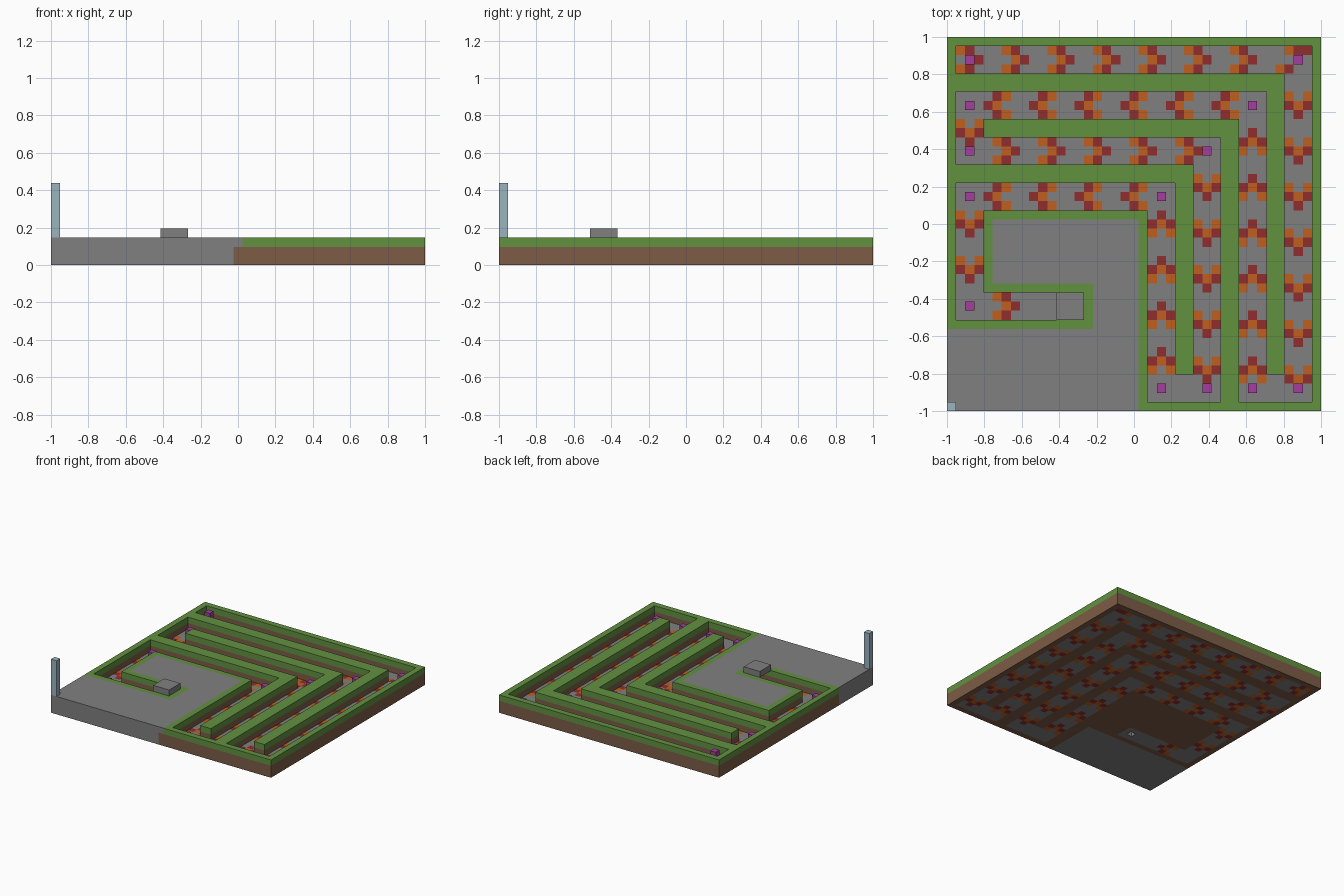
import bpy
import bmesh

if "Cube" in bpy.data.objects:
    bpy.data.objects.remove(bpy.data.objects["Cube"])

N = 41                 # blocks along each side
S = 2.0 / N            # block size


def material(name, rgb):
    m = bpy.data.materials.new(name)
    m.diffuse_color = (*rgb, 1)
    m.use_nodes = True
    m.node_tree.nodes["Principled BSDF"].inputs["Base Color"].default_value = m.diffuse_color
    return m


MATS = [
    material("stone_grey", (0.216, 0.216, 0.216)),
    material("grass_green", (0.122, 0.283, 0.051)),
    material("earth_brown", (0.205, 0.107, 0.061)),
    material("arrow_orange", (0.527, 0.117, 0.014)),
    material("arrow_red", (0.279, 0.026, 0.026)),
    material("marker_purple", (0.37, 0.048, 0.34)),
    material("pole_blue", (0.328, 0.456, 0.515)),
]
GREY, GREEN, BROWN, ORANGE, RED, PURPLE, BLUE = range(7)

blocks = {}            # (x, y, z) -> (part, colour)


def fill(part, colour, x0, x1, y0, y1, z0, z1):
    for x in range(x0, x1):
        for y in range(y0, y1):
            for z in range(z0, z1):
                blocks[x, y, z] = (part, colour)


# Earth slab with a grass layer
fill("earth_walls", BROWN, 0, N, 0, N, 0, 2)
fill("grass_tops", GREEN, 0, N, 0, N, 2, 3)

# Paved plaza: solid front corner, surface-only pocket, grass rims around it
fill("plaza", GREY, 0, 21, 0, 9, 2, 3)
fill("plaza", GREY, 0, 20, 0, 9, 0, 2)
fill("plaza", GREY, 16, 21, 9, 21, 2, 3)
fill("plaza", GREY, 5, 21, 14, 21, 2, 3)

# Winding trench, one block of stone floor left at the bottom
TRENCHES = [
    (1, 40, 37, 40), (37, 40, 1, 40), (32, 40, 1, 4), (32, 35, 1, 35),
    (1, 35, 32, 35), (1, 4, 27, 35), (1, 30, 27, 30), (27, 30, 1, 30),
    (22, 30, 1, 4), (22, 25, 1, 25), (1, 25, 22, 25), (1, 4, 10, 25),
    (1, 15, 10, 13),
]
for x0, x1, y0, y1 in TRENCHES:
    fill("track_floor", GREY, x0, x1, y0, y1, 0, 1)
    for x in range(x0, x1):
        for y in range(y0, y1):
            for z in (1, 2):
                blocks.pop((x, y, z), None)
del blocks[13, 11, 0]  # drain hole at the end of the track


# Two-colour arrows set in the floor
def arrow(cx, cy, dx, dy):
    px, py = -dy, dx
    pattern = [(1, 0, RED), (0, 1, RED), (0, -1, RED), (0, 0, ORANGE),
               (-1, 1, ORANGE), (-1, -1, ORANGE)]
    for f, s, colour in pattern:
        key = (cx + f * dx + s * px, cy + f * dy + s * py, 0)
        blocks[key] = ("track_floor", colour)


RIGHT, LEFT, UP, DOWN = (1, 0), (-1, 0), (0, 1), (0, -1)
ROWS = [(38, range(2, 33, 5), RIGHT), (33, range(5, 31, 5), LEFT),
        (28, range(6, 27, 5), RIGHT), (23, range(5, 21, 5), LEFT),
        (11, range(6, 7), RIGHT)]
COLUMNS = [(38, range(3, 34, 5), DOWN), (33, range(4, 30, 5), UP),
           (28, range(4, 25, 5), DOWN), (23, range(5, 21, 5), UP),
           (2, (30, 20, 15), DOWN)]
for y, xs, d in ROWS:
    for x in xs:
        arrow(x, y, *d)
for x, ys, d in COLUMNS:
    for y in ys:
        arrow(x, y, *d)
# Turning arrow in the far corner
for x, y, colour in [(36, 37, ORANGE), (37, 39, ORANGE), (37, 37, RED),
                     (38, 39, RED), (39, 39, RED)]:
    blocks[x, y, 0] = ("track_floor", colour)

# Purple turn markers, the start one taller
for x, y in [(2, 38), (38, 38), (38, 2), (33, 2), (33, 33), (2, 33), (2, 28),
             (28, 28), (28, 2), (23, 2), (23, 23), (2, 23), (2, 11)]:
    top = 3 if (x, y) == (2, 38) else 2
    fill("turn_markers", PURPLE, x, x + 1, y, y + 1, 1, top)

# Stone cap over the track end, and the corner pole
fill("end_cap", GREY, 12, 15, 10, 13, 3, 4)
fill("corner_pole", BLUE, 0, 1, 0, 1, 3, 9)

# Each face: outward direction and its four corners, counter-clockwise
FACES = [
    ((1, 0, 0), [(1, 0, 0), (1, 1, 0), (1, 1, 1), (1, 0, 1)]),
    ((-1, 0, 0), [(0, 1, 0), (0, 0, 0), (0, 0, 1), (0, 1, 1)]),
    ((0, 1, 0), [(1, 1, 0), (0, 1, 0), (0, 1, 1), (1, 1, 1)]),
    ((0, -1, 0), [(0, 0, 0), (1, 0, 0), (1, 0, 1), (0, 0, 1)]),
    ((0, 0, 1), [(0, 0, 1), (1, 0, 1), (1, 1, 1), (0, 1, 1)]),
    ((0, 0, -1), [(0, 1, 0), (1, 1, 0), (1, 0, 0), (0, 0, 0)]),
]


# Skin the exposed faces of every block belonging to a part
def build(part):
    cells = {k: c for k, (p, c) in blocks.items() if p == part}
    used = sorted(set(cells.values()))
    bm = bmesh.new()
    verts = {}
    for (x, y, z), colour in cells.items():
        for (dx, dy, dz), corners in FACES:
            if (x + dx, y + dy, z + dz) in blocks:
                continue
            loop = []
            for cx, cy, cz in corners:
                k = (x + cx, y + cy, z + cz)
                if k not in verts:
                    verts[k] = bm.verts.new((k[0] * S - 1, k[1] * S - 1, k[2] * S))
                loop.append(verts[k])
            bm.faces.new(loop).material_index = used.index(colour)
    mesh = bpy.data.meshes.new(part)
    bm.to_mesh(mesh)
    bm.free()
    for colour in used:
        mesh.materials.append(MATS[colour])
    bpy.context.collection.objects.link(bpy.data.objects.new(part, mesh))


for part in sorted({p for p, _ in blocks.values()}):
    build(part)
